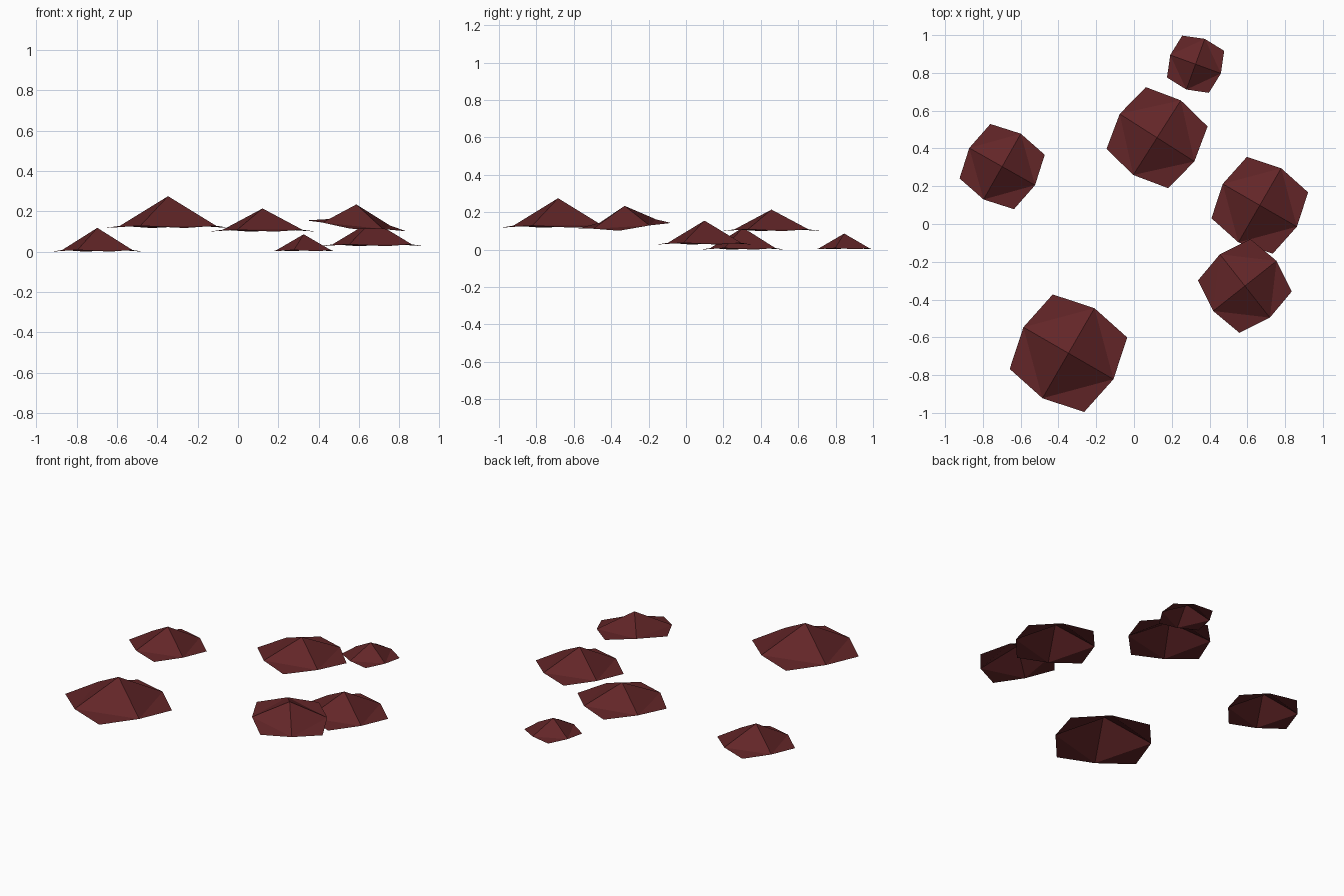
import bpy, bmesh, math

if "Cube" in bpy.data.objects:
    bpy.data.objects.remove(bpy.data.objects["Cube"])

mat = bpy.data.materials.new("dark_red")
mat.diffuse_color = (0.125, 0.019, 0.021, 1)
mat.use_nodes = True
mat.node_tree.nodes["Principled BSDF"].inputs["Base Color"].default_value = mat.diffuse_color


def petal(name, x, y, r, angle, base, apex, tilt=(0, 0)):
    """Thin cupped sheet: four corners, four bulged edge middles, raised centre."""
    bm = bmesh.new()
    top = bm.verts.new((x, y, apex))
    ring = []
    for i in range(8):
        a = math.radians(angle + 45 * i)
        rad = r if i % 2 == 0 else r * 0.855
        dx, dy = rad * math.cos(a), rad * math.sin(a)
        z = base + (0.035 * r if i % 2 else 0) + tilt[0] * dx + tilt[1] * dy
        ring.append(bm.verts.new((x + dx, y + dy, z)))
    for i in range(0, 8, 2):
        before, corner, after = ring[i - 1], ring[i], ring[(i + 1) % 8]
        bm.faces.new((top, before, after))      # sloping panel
        bm.faces.new((before, corner, after))   # flatter corner flap
    me = bpy.data.meshes.new(name)
    bm.to_mesh(me)
    bm.free()
    me.materials.append(mat)
    bpy.context.collection.objects.link(bpy.data.objects.new(name, me))


# Scattered petals: x, y, radius, turn, rim height, peak height, tilt
petal("petal_front_left", -0.347, -0.684, 0.322, 15, 0.117, 0.275)
petal("petal_back_small", 0.326, 0.846, 0.167, 25, 0.002, 0.086)
petal("petal_back_middle", 0.122, 0.457, 0.274, 12.5, 0.099, 0.214)
petal("petal_right", 0.666, 0.099, 0.265, 15, 0.027, 0.155)
petal("petal_front_right", 0.587, -0.328, 0.25, -6.7, 0.128, 0.234, (-0.1, 0.07))
petal("petal_left", -0.698, 0.304, 0.234, 15.5, 0.0, 0.118)
